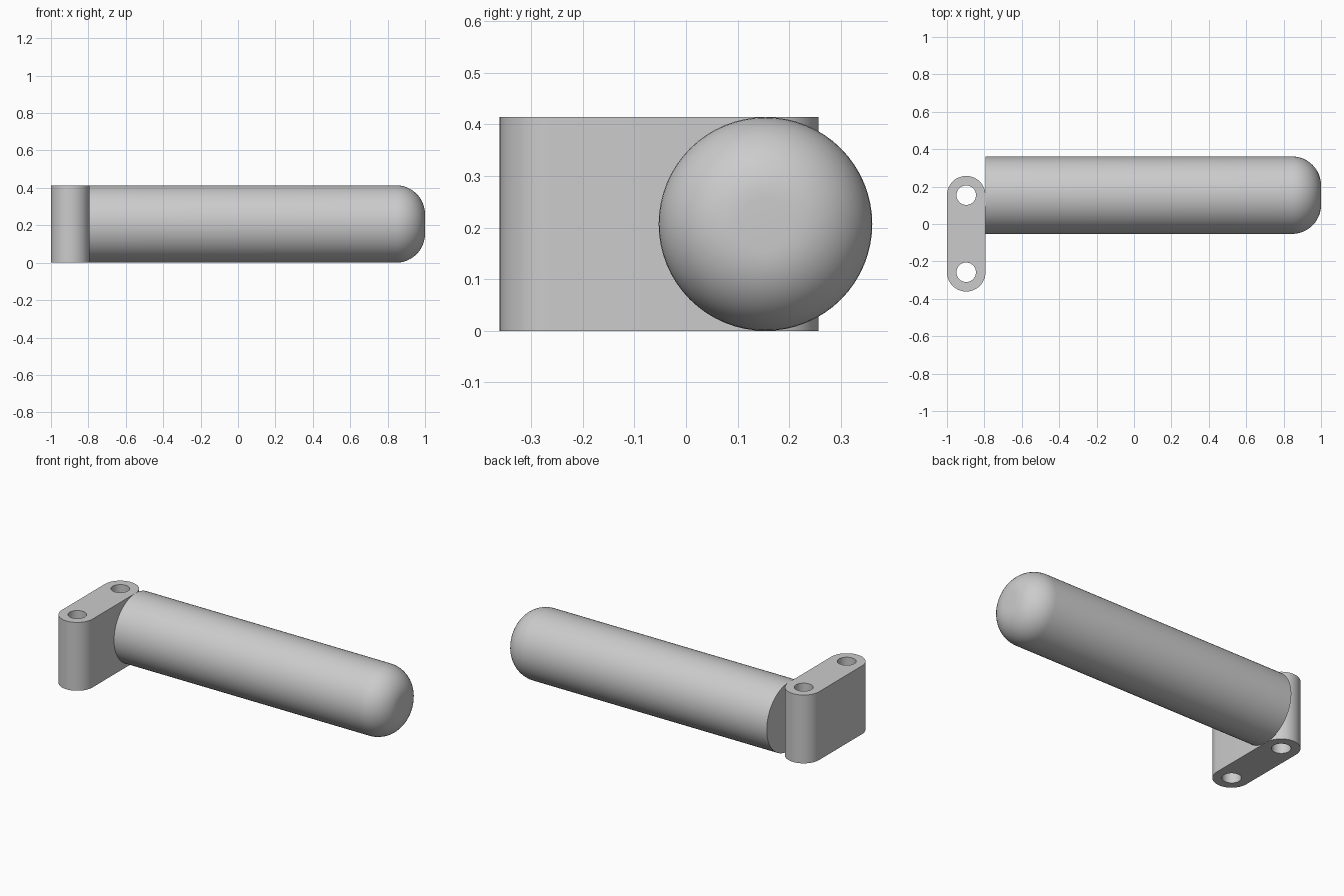
import bpy
import bmesh
from math import cos, sin, pi, radians
from mathutils import Matrix

if "Cube" in bpy.data.objects:
    bpy.data.objects.remove(bpy.data.objects["Cube"], do_unlink=True)

RADIUS = 0.207          # grip radius, also half the bracket height
GRIP_Y = 0.154
ROUND = 0.155           # rounded tip
PLATE_X, PLATE_R, HOLE_R = -0.897, 0.103, 0.052
HOLE_Y = (GRIP_Y, -0.258)

grey = bpy.data.materials.new("light_grey")
grey.use_nodes = True
colour = (0.6, 0.6, 0.6, 1)
grey.diffuse_color = colour
grey.node_tree.nodes["Principled BSDF"].inputs["Base Color"].default_value = colour


def finish(obj):
    obj.data.materials.clear()
    obj.data.materials.append(grey)
    bpy.ops.object.select_all(action='DESELECT')
    obj.select_set(True)
    bpy.context.view_layer.objects.active = obj
    bpy.ops.object.shade_smooth_by_angle(angle=radians(30))


def arc(y, r, start, end, steps):
    angles = [start + (end - start) * i / steps for i in range(steps + 1)]
    return [(PLATE_X + r * cos(a), y + r * sin(a)) for a in angles]


# Bracket: rounded slot outline with two through holes
curve = bpy.data.curves.new("mounting_bracket", 'CURVE')
curve.dimensions = '2D'
curve.fill_mode = 'BOTH'
curve.extrude = RADIUS
outline = arc(HOLE_Y[0], PLATE_R, 0, pi, 24) + arc(HOLE_Y[1], PLATE_R, pi, 2 * pi, 24)
holes = [arc(y, HOLE_R, 0, 2 * pi, 32)[:-1] for y in HOLE_Y]
for loop in [outline] + holes:
    spline = curve.splines.new('POLY')
    spline.points.add(len(loop) - 1)
    for point, (x, y) in zip(spline.points, loop):
        point.co = (x, y, 0, 1)
    spline.use_cyclic_u = True
bracket = bpy.data.objects.new("mounting_bracket", curve)
bpy.context.collection.objects.link(bracket)
bpy.ops.object.select_all(action='DESELECT')
bracket.select_set(True)
bpy.context.view_layer.objects.active = bracket
bpy.ops.object.convert(target='MESH')
bracket = bpy.context.view_layer.objects.active
bm = bmesh.new()
bm.from_mesh(bracket.data)
bmesh.ops.remove_doubles(bm, verts=bm.verts, dist=0.0001)
bmesh.ops.translate(bm, verts=bm.verts, vec=(0, 0, RADIUS))
bmesh.ops.recalc_face_normals(bm, faces=bm.faces)
bm.to_mesh(bracket.data)
bm.free()
finish(bracket)

# Grip: profile spun about the x axis, flat root and rounded tip
fillet = [pi / 2 * (1 - i / 12) for i in range(13)]
profile = [(PLATE_X + PLATE_R, 0), (PLATE_X + PLATE_R, RADIUS)]
profile += [(1 - ROUND + ROUND * cos(a), RADIUS - ROUND + ROUND * sin(a)) for a in fillet]
profile.append((1, 0))
bm = bmesh.new()
verts = [bm.verts.new((x, 0, r)) for x, r in profile]
edges = [bm.edges.new(pair) for pair in zip(verts, verts[1:])]
bmesh.ops.spin(bm, geom=verts + edges, cent=(0, 0, 0), axis=(1, 0, 0),
               angle=2 * pi, steps=64)
bmesh.ops.remove_doubles(bm, verts=bm.verts, dist=0.0001)
bmesh.ops.transform(bm, matrix=Matrix.Translation((0, GRIP_Y, RADIUS)), verts=bm.verts)
bmesh.ops.recalc_face_normals(bm, faces=bm.faces)
mesh = bpy.data.meshes.new("grip")
bm.to_mesh(mesh)
bm.free()
grip = bpy.data.objects.new("grip", mesh)
bpy.context.collection.objects.link(grip)
finish(grip)
